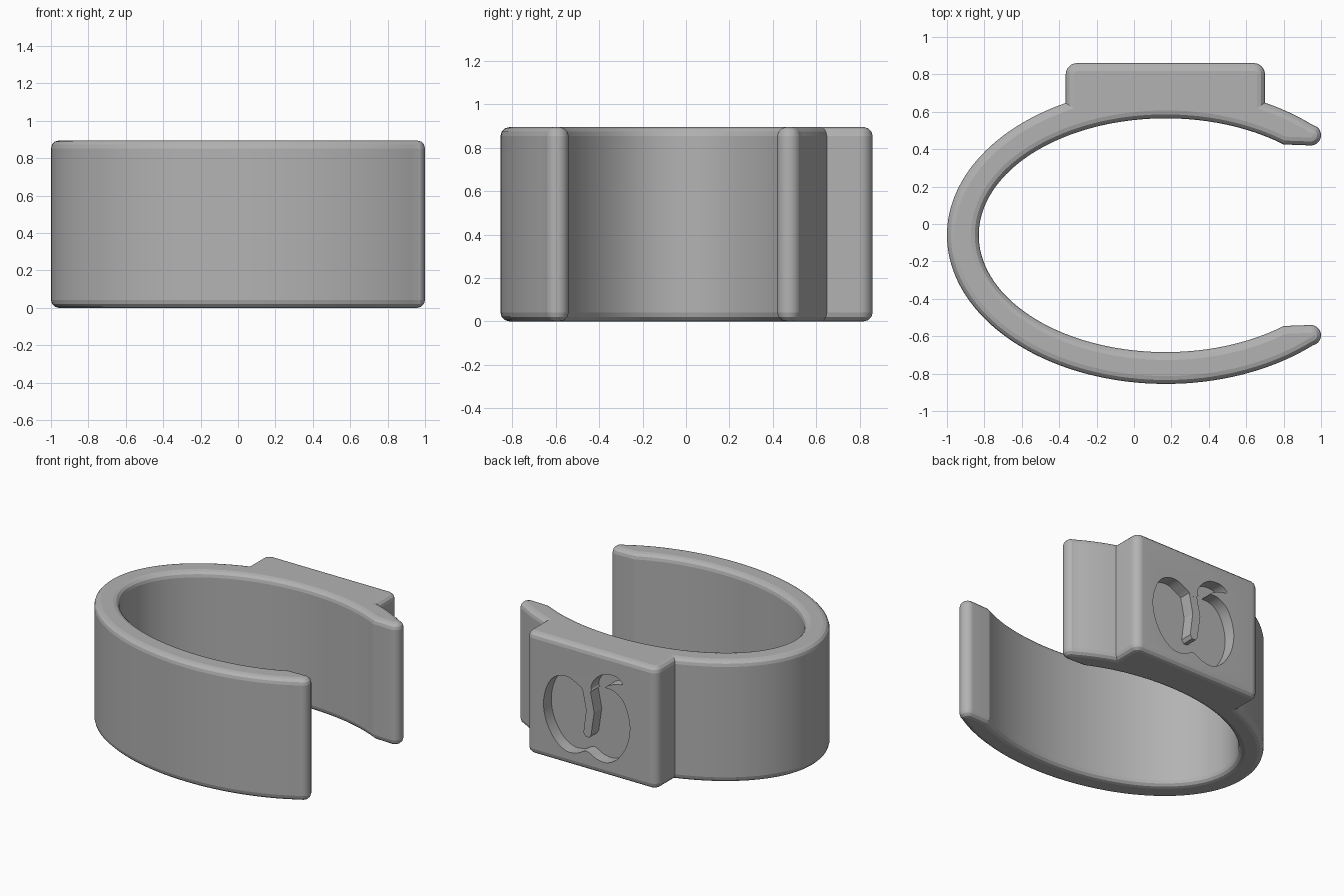
import bpy, bmesh, math
from mathutils import Vector

if "Cube" in bpy.data.objects:
    bpy.data.objects.remove(bpy.data.objects["Cube"])

HEIGHT = 0.895
CX, CY = 0.17, -0.06          # centre of the oval band
OUTER, INNER = (1.17, 0.795), (1.0, 0.625)
BACK = 0.86                   # outer face of the plate
PLATE_L, PLATE_R = -0.365, 0.70

grey = bpy.data.materials.new("grey")
grey.diffuse_color = (0.45, 0.45, 0.45, 1)
grey.use_nodes = True
grey.node_tree.nodes["Principled BSDF"].inputs["Base Color"].default_value = grey.diffuse_color


def arc(cx, cy, rx, ry, a0, a1, n):
    return [(cx + rx * math.cos(a0 + (a1 - a0) * i / n),
             cy + ry * math.sin(a0 + (a1 - a0) * i / n)) for i in range(n + 1)]


def smooth_loop(pts, n=6):
    """Closed Catmull-Rom curve through the points."""
    out, k = [], len(pts)
    for i in range(k):
        p0, p1, p2, p3 = (Vector(pts[(i + j) % k]) for j in (-1, 0, 1, 2))
        for s in range(n):
            t = s / n
            out.append(tuple(0.5 * (2 * p1 + (p2 - p0) * t
                                    + (2 * p0 - 5 * p1 + 4 * p2 - p3) * t * t
                                    + (3 * p1 - p0 - 3 * p2 + p3) * t ** 3)))
    return out


def prism(name, pts, lo, hi, along="z", round_edges=0):
    """Extrude a closed outline along z, or along y for an (x, z) outline."""
    place = (lambda p, h: (p[0], p[1], h)) if along == "z" else (lambda p, h: (p[0], h, p[1]))
    bm = bmesh.new()
    face = bm.faces.new([bm.verts.new(place(p, lo)) for p in pts])
    ext = bmesh.ops.extrude_face_region(bm, geom=[face], use_keep_orig=True)
    shift = Vector(place((0, 0), hi - lo))
    bmesh.ops.translate(bm, vec=shift,
                        verts=[v for v in ext["geom"] if isinstance(v, bmesh.types.BMVert)])
    bmesh.ops.recalc_face_normals(bm, faces=bm.faces)
    if round_edges:
        rim = [e for e in bm.edges if abs(e.verts[0].co.z - e.verts[1].co.z) < 1e-5]
        bmesh.ops.bevel(bm, geom=rim, offset=round_edges, segments=3, profile=0.5,
                        affect='EDGES', clamp_overlap=False)
    mesh = bpy.data.meshes.new(name)
    bm.to_mesh(mesh)
    bm.free()
    mesh.materials.append(grey)
    obj = bpy.data.objects.new(name, mesh)
    bpy.context.collection.objects.link(obj)
    return obj


def activate(obj):
    bpy.ops.object.select_all(action='DESELECT')
    obj.select_set(True)
    bpy.context.view_layer.objects.active = obj


# Band outline: open oval with rounded tips and a flat plate at the back
def angle_at(x, radii):
    return math.acos((x - CX) / radii[0])


tip = arc(0.945, 0.475, 0.055, 0.055, -math.pi / 2, math.radians(57), 14)
low_tip = [(x, 2 * CY - y) for x, y in reversed(tip)]
t_tip, t_in = angle_at(0.955, OUTER), angle_at(0.80, INNER)
R = 0.06
outline = arc(CX, CY, *OUTER, angle_at(PLATE_L, OUTER), 2 * math.pi - t_tip, 90)
outline += low_tip
outline += arc(CX, CY, *INNER, 2 * math.pi - t_in, t_in, 100)
outline += tip
outline += arc(CX, CY, *OUTER, t_tip, angle_at(PLATE_R, OUTER), 8)
outline += arc(PLATE_R - R, BACK - R, R, R, 0, math.pi / 2, 9)
outline += arc(PLATE_L + R, BACK - R, R, R, math.pi / 2, math.pi, 9)
band = prism("band_with_plate", outline, 0, HEIGHT, round_edges=0.042)

# Recessed fruit and leaf in the plate
FX, FLOOR = 0.205, 0.77
half = [(0.08, 0.105), (0.17, 0.10), (0.26, 0.16), (0.33, 0.28), (0.35, 0.42),
        (0.31, 0.56), (0.24, 0.63), (0.15, 0.645), (0.06, 0.605)]
fruit = ([(FX, 0.14)] + [(FX + x, z) for x, z in half] + [(FX, 0.57)]
         + [(FX - x, z) for x, z in reversed(half)])
leaf = [(0.165, 0.60), (0.15, 0.67), (0.07, 0.74), (-0.03, 0.75), (-0.085, 0.71),
        (-0.02, 0.69), (0.05, 0.655), (0.09, 0.59)]
for name, pts in (("fruit_cutter", fruit), ("leaf_cutter", leaf)):
    cutter = prism(name, smooth_loop(pts), FLOOR, BACK + 0.1, along="y")
    cutter.hide_render = True
    mod = band.modifiers.new(name, 'BOOLEAN')
    mod.operation, mod.solver, mod.object = 'DIFFERENCE', 'EXACT', cutter
    activate(band)
    bpy.ops.object.modifier_apply(modifier=name)
    bpy.data.objects.remove(cutter)

# Bent stem standing in the recess, just below the plate face
stem = prism("stem", [(0.245, 0.61), (0.21, 0.44), (0.232, 0.27), (0.215, 0.245),
                      (0.185, 0.245), (0.17, 0.27), (0.145, 0.44), (0.18, 0.61)],
             FLOOR - 0.02, BACK - 0.001, along="y")

for obj in (band, stem):
    activate(obj)
    bpy.ops.object.shade_smooth_by_angle(angle=math.radians(12))
